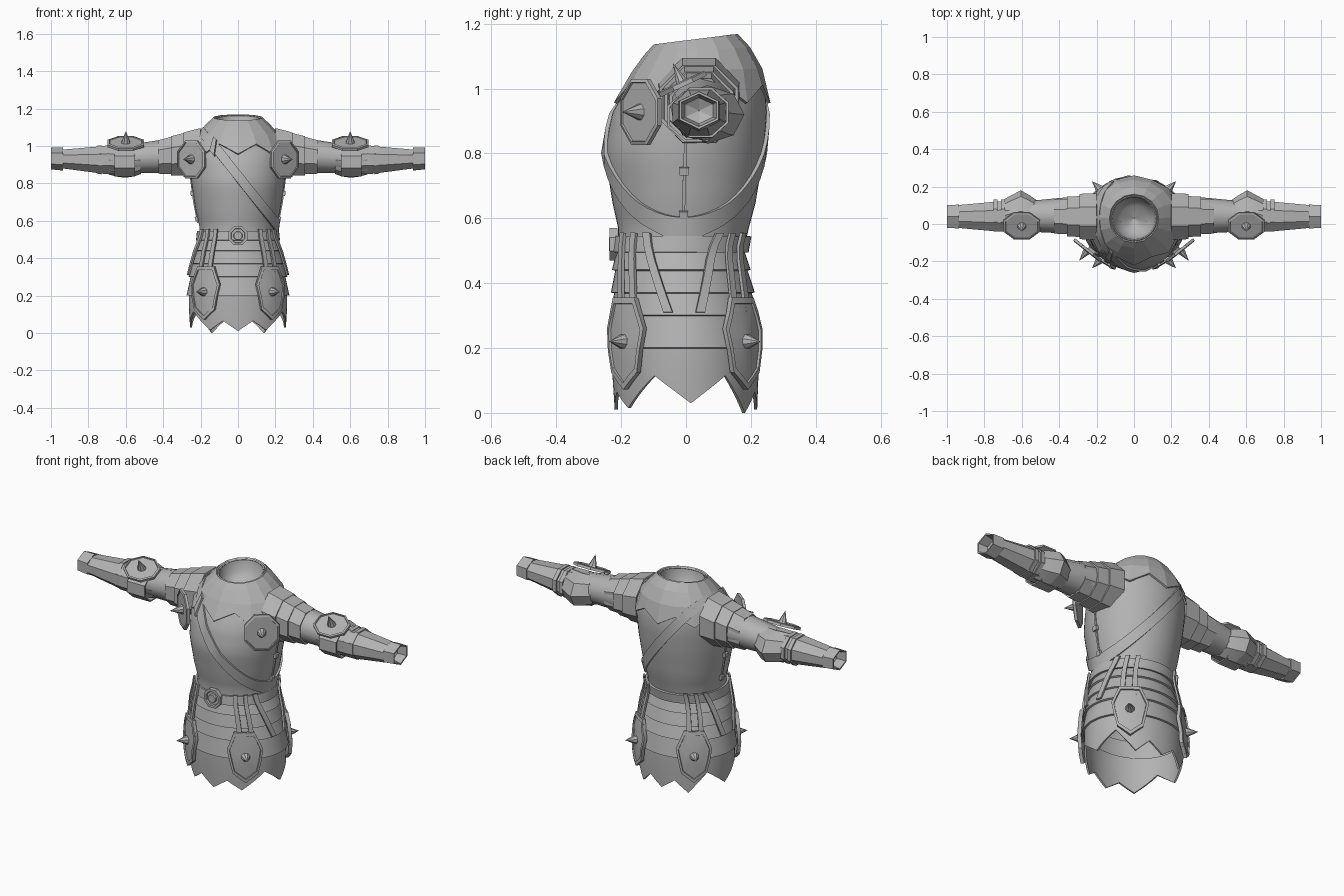
import bpy
from math import sin, cos, pi, radians
from mathutils import Vector

cube = bpy.data.objects.get("Cube")
if cube:
    bpy.data.objects.remove(cube, do_unlink=True)

grey = bpy.data.materials.new("plain_grey")
grey.use_nodes = True
grey.diffuse_color = (0.45, 0.45, 0.45, 1)
grey.node_tree.nodes["Principled BSDF"].inputs["Base Color"].default_value = (0.45, 0.45, 0.45, 1)

# Body outline: height, half width, half depth, centre y
BODY = [(0, .245, .21, 0), (.2, .26, .222, -.003), (.3, .25, .215, -.005), (.45, .222, .198, -.015),
        (.5, .205, .192, -.018), (.56, .2, .195, -.008), (.65, .221, .217, -.006),
        (.8, .245, .241, -.006), (.92, .252, .236, .01), (1.0, .245, .21, .03),
        (1.08, .2, .178, .035), (1.13, .15, .145, .034), (1.165, .118, .115, .03)]


def surf(a, z, off=0.0):
    """Point on the body; angle a is 0 at the front and grows towards +x."""
    z = max(0.0, min(z, 1.165))
    for lo, hi in zip(BODY, BODY[1:]):
        if z <= hi[0]:
            t = (z - lo[0]) / (hi[0] - lo[0])
            rx, ry, cy = (lo[i] + t * (hi[i] - lo[i]) for i in (1, 2, 3))
            break
    dip = .016 * (1 + cos(a)) * max(0.0, (z - 1) / .165)    # neckline drops at the front
    return Vector(((rx + off) * sin(a), cy - (ry + off) * cos(a), z - dip))


def sheet(name, rows, closed=True, thick=0.0, angle=35, cap=False):
    """Skin rows of points; optionally wrap, thicken and cap."""
    n = len(rows[0])
    faces = []
    for r in range(len(rows) - 1):
        for c in range(n if closed else n - 1):
            d = (c + 1) % n
            faces.append((r * n + c, r * n + d, (r + 1) * n + d, (r + 1) * n + c))
    if cap:
        faces.append(tuple(reversed(range(n))))
    mesh = bpy.data.meshes.new(name)
    mesh.from_pydata([p for row in rows for p in row], [], faces)
    mesh.materials.append(grey)
    ob = bpy.data.objects.new(name, mesh)
    bpy.context.collection.objects.link(ob)
    if thick:
        mod = ob.modifiers.new("thickness", 'SOLIDIFY')
        mod.thickness = thick
        mod.offset = 0
        bpy.context.view_layer.objects.active = ob
        bpy.ops.object.modifier_apply(modifier=mod.name)
    if angle:
        ob.data.polygons.foreach_set("use_smooth", [True] * len(ob.data.polygons))
        ob.data.set_sharp_from_angle(angle=radians(angle))


def circle(n):
    return [2 * pi * i / n for i in range(n)]


def tube(name, side, rings, n, angle=0, thick=.008, turn=0.0):
    """Sleeve piece along x; rings are (x, centre y, centre z, half y, half z)."""
    rows = [[(side * x, cy + ry * cos(t + turn), cz + rz * sin(t + turn)) for t in circle(n)]
            for x, cy, cz, ry, rz in rings]
    sheet(name, rows, thick=thick, angle=angle)


def disc(name, centre, normal, ru, rv, levels):
    """Eight-sided plate with a rim and spike; levels are (scale, height)."""
    nrm = Vector(normal).normalized()
    ref = Vector((1, 0, 0)) if abs(nrm.z) > .5 else Vector((0, 0, 1))
    v = nrm.cross(ref).normalized()
    u = v.cross(nrm)
    rows = [[Vector(centre) + nrm * h + u * (ru * s * cos(t + pi / 8)) + v * (rv * s * sin(t + pi / 8))
             for t in circle(8)] for s, h in levels]
    sheet(name, rows, angle=0, cap=True)


SHIELD = [(1, -.008), (1, .006), (.9, .01), (.88, .004), (.24, .004), (.2, .016), (.01, .07)]
SPIKE = [(1, -.01), (.85, .01), (.02, .06)]

# Breastplate and back shell
ring = circle(48)
heights = [.53 + .635 * i / 16 for i in range(17)]
sheet("torso_shell", [[surf(a, z) for a in ring] for z in heights], thick=.008)

# Sunken lining that closes the neck opening
lip = [surf(a, 1.165) for a in circle(24)]
sheet("neck_lining", [[Vector((p.x * s, .03 + (p.y - .03) * s, p.z - d)) for p in lip]
                      for s, d in ((.98, .004), (.9, .06), (.6, .1), (.02, .12))])

# Faceted collar with a toothed hem
ring16 = circle(16)
collar = [[surf(a, z, .011) for a in ring16] for z in (1.165, 1.125, 1.06)]
collar.append([surf(a, .955 if i % 2 == 0 else 1.01, .012) for i, a in enumerate(ring16)])
sheet("collar", collar, thick=.01, angle=0)


# Diagonal sash round the chest
def sash_point(a, shift, off):
    lo, hi = .5, 1.16
    for _ in range(30):
        z = (lo + hi) / 2
        if z + 1.26 * surf(a, z, off).x > .84 + shift:
            hi = z
        else:
            lo = z
    return surf(a, lo, off)


sheet("sash", [[sash_point(a, s, .009) for a in ring] for s in (-.04, .04)], thick=.012)
sheet("sash_buckle", [[sash_point(radians(d), s, .02) for d in (-34, -28)] for s in (-.055, .055)],
      closed=False, thick=.015, angle=0)

# Waist belt and overlapping skirt bands
sheet("belt", [[surf(a, z, .012) for a in ring] for z in (.495, .545)], thick=.012)
for i, (top, low) in enumerate([(.505, .44), (.45, .37), (.38, .3), (.31, .2)]):
    sheet(f"skirt_band_{i}", [[surf(a, top, -.002) for a in ring], [surf(a, low, .01) for a in ring]],
          thick=.01)
disc("belt_buckle", (0, -.222, .52), (0, -1, 0), .055, .055,
     [(1, -.01), (1, .014), (.75, .014), (.7, .004), (.45, .004), (.4, .016), (.01, .016)])

# Toothed skirt hem: (angle, height) from front to back, mirrored
hem = [(0, .01), (18, .065), (36, .015), (65, .115), (94, .03), (123, .115), (146, 0), (163, .065), (180, .01)]
hem += [(360 - d, z) for d, z in reversed(hem[1:-1])]
fine = []
for (d, z), (e, w) in zip(hem, hem[1:] + [(360, hem[0][1])]):
    fine += [(radians(d + (e - d) * k / 4), z + (w - z) * k / 4) for k in range(4)]
sheet("skirt_hem", [[surf(a, .22) for a, z in fine], [surf(a, .14, .003) for a, z in fine],
                    [surf(a, z, .004) for a, z in fine]], thick=.01)

# Hip plates: outline as (degrees from centre, height)
half = [(12, .355), (20, .26), (14, .125), (0, .072)]
outline = half + [(-d, z) for d, z in reversed(half[:3])]


def plate_row(centre, scale, off):
    row = []
    for (d, z), (e, w) in zip(outline, outline[1:] + outline[:1]):
        for k in (0, .5):
            row.append(surf(radians(centre + scale * (d + (e - d) * k)),
                            .22 + scale * (z + (w - z) * k - .22), off))
    return row


def strap(name, a0, a1, z1, half_width):
    rows = []
    for k in range(7):
        t = k / 6
        a, z = radians(a0 + (a1 - a0) * t), .555 + (z1 - .555) * t
        rows.append([surf(a - half_width, z, .024), surf(a + half_width, z, .024)])
    sheet(name, rows, closed=False, thick=.01)


for side, word in ((1, "left"), (-1, "right")):
    for centre, place, f in ((40, "front", 1), (140, "back", -1)):
        c = side * centre
        tag = f"{word}_{place}"
        sheet(f"hip_plate_{tag}", [plate_row(c, s, .024) for s in (.02, .5, 1)], thick=.012)
        sheet(f"hip_plate_rim_{tag}", [plate_row(c, s, .03) for s in (.86, 1)], thick=.014)
        p = surf(radians(c), .22, .026)
        disc(f"hip_spike_{tag}", p, (p.x, p.y, 0), .026, .026, SPIKE)
        # Hanging straps
        for i, (a0, a1, z1, w) in enumerate([(-8, -5, .31, .05), (6, 9, .31, .05), (19, 38, .31, .06)]):
            strap(f"strap_{tag}_{i}", c + side * f * a0, c + side * f * a1, z1, w)

    # Side seam with two small buckles
    seam = radians(90 * side)
    sheet(f"side_seam_{word}", [[surf(seam + d, z, .006) for d in (-.02, .02)]
                               for z in (.59, .7, .84)], closed=False, thick=.01)
    for i, z in enumerate((.61, .745)):
        sheet(f"side_buckle_{word}_{i}", [[surf(seam + d, z + h, .01) for d in (-.06, .06)]
                                         for h in (-.012, .012)], closed=False, thick=.016)

    # Chest disc
    disc(f"chest_disc_{word}", (.248 * side, -.14, .928), (.62 * side, -.78, 0), .11, .1, SHIELD)

    # Upper sleeve, forearm guard and cuff with a sunken end
    tube(f"upper_sleeve_{word}", side, [(.2, .04, .95, .11, .11), (.4, .045, .945, .09, .085),
                                        (.6, .04, .93, .075, .07)], 12, angle=35)
    tube(f"forearm_guard_{word}", side, [(.6, .04, .925, .083, .078), (.72, .04, .925, .084, .076),
                                         (.94, .04, .93, .062, .05)], 8, turn=pi / 8)
    tube(f"cuff_{word}", side, [(.935, .04, .93, .07, .058), (1, .04, .933, .066, .054)], 6, turn=pi / 6)
    tube(f"cuff_lining_{word}", side, [(.998, .04, .933, .062, .05), (.95, .04, .932, .05, .04),
                                       (.93, .04, .932, .001, .001)], 6, turn=pi / 6, thick=0)

    # Overlapping shoulder plates
    for i in range(3):
        x, r = .2 + .068 * i, .142 - .016 * i
        tube(f"shoulder_plate_{word}_{i}", side, [(x, .04, .963 - .006 * i, r - .012, r - .004),
                                                 (x + .09, .04, .953 - .006 * i, r - .016, r - .018)],
             8, thick=.01, turn=pi / 8)

    # Pointed elbow guard, arm bands and elbow disc
    tube(f"elbow_guard_{word}", side, [(.52, .042, .925, .08, .072), (.56, .058, .922, .092, .082),
                                       (.605, .068, .92, .108, .086), (.65, .058, .922, .094, .082),
                                       (.69, .046, .925, .084, .074)], 8, angle=25)
    tube(f"elbow_band_{word}", side, [(.55, .03, .915, .09, .08), (.66, .03, .915, .09, .08)],
         8, turn=pi / 8)
    for i, x in enumerate((.69, .73)):
        tube(f"forearm_band_{word}_{i}", side, [(x, .046, .926, .088, .08), (x + .022, .046, .926, .088, .079)],
             8, turn=pi / 8)
    disc(f"elbow_disc_{word}", (.6 * side, -.01, 1.014), (0, -.42, .9), .105, .085, SHIELD)
